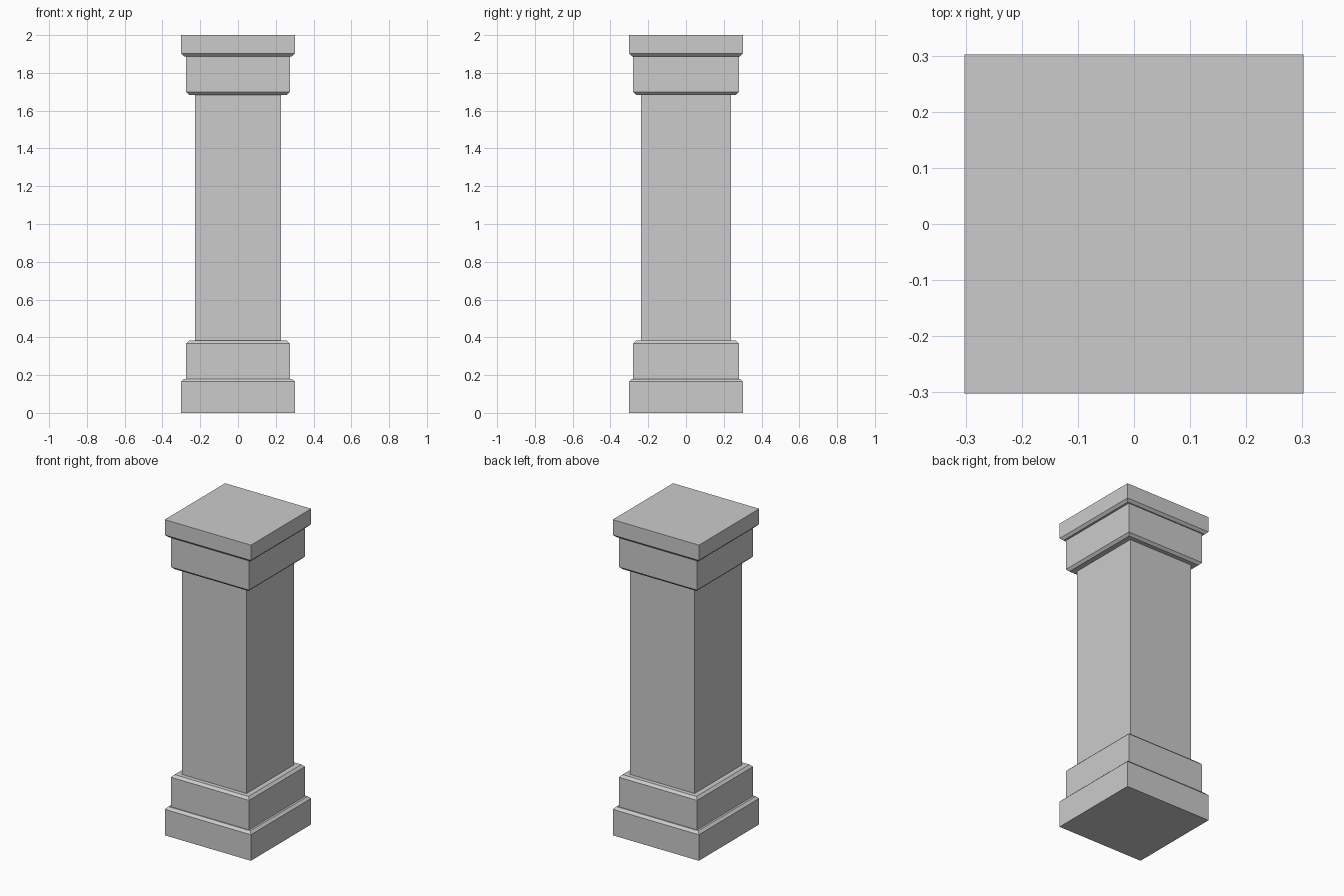
import bpy
import bmesh

if "Cube" in bpy.data.objects:
    bpy.data.objects.remove(bpy.data.objects["Cube"])


def block(name, rings):
    """Closed square block from (half_x, half_y, z) rings, bottom to top."""
    bm = bmesh.new()
    loops = [[bm.verts.new((sx * hx, sy * hy, z))
              for sx, sy in ((-1, -1), (1, -1), (1, 1), (-1, 1))]
             for hx, hy, z in rings]
    bm.faces.new(loops[0][::-1])
    bm.faces.new(loops[-1])
    for a, b in zip(loops, loops[1:]):
        for i in range(4):
            j = (i + 1) % 4
            bm.faces.new((a[i], a[j], b[j], b[i]))
    mesh = bpy.data.meshes.new(name)
    bm.to_mesh(mesh)
    bm.free()
    obj = bpy.data.objects.new(name, mesh)
    bpy.context.collection.objects.link(obj)
    return obj


C = 0.015  # chamfer size


def chamfered(name, hx, hy, z0, z1, top):
    """Block with its top or bottom rim chamfered."""
    full, small = (hx, hy), (hx - C, hy - C)
    if top:
        rings = [(*full, z0), (*full, z1 - C), (*small, z1)]
    else:
        rings = [(*small, z0), (*full, z0 + C), (*full, z1)]
    return block(name, rings)


# Stepped base
chamfered("base_plinth", 0.302, 0.302, 0.0, 0.18, True)
chamfered("base_collar", 0.274, 0.28, 0.18, 0.382, True)

# Shaft
block("shaft", [(0.227, 0.238, 0.382), (0.227, 0.238, 1.684)])

# Stepped capital
chamfered("capital_collar", 0.274, 0.28, 1.684, 1.888, False)
chamfered("capital_slab", 0.302, 0.302, 1.888, 2.0, False)
